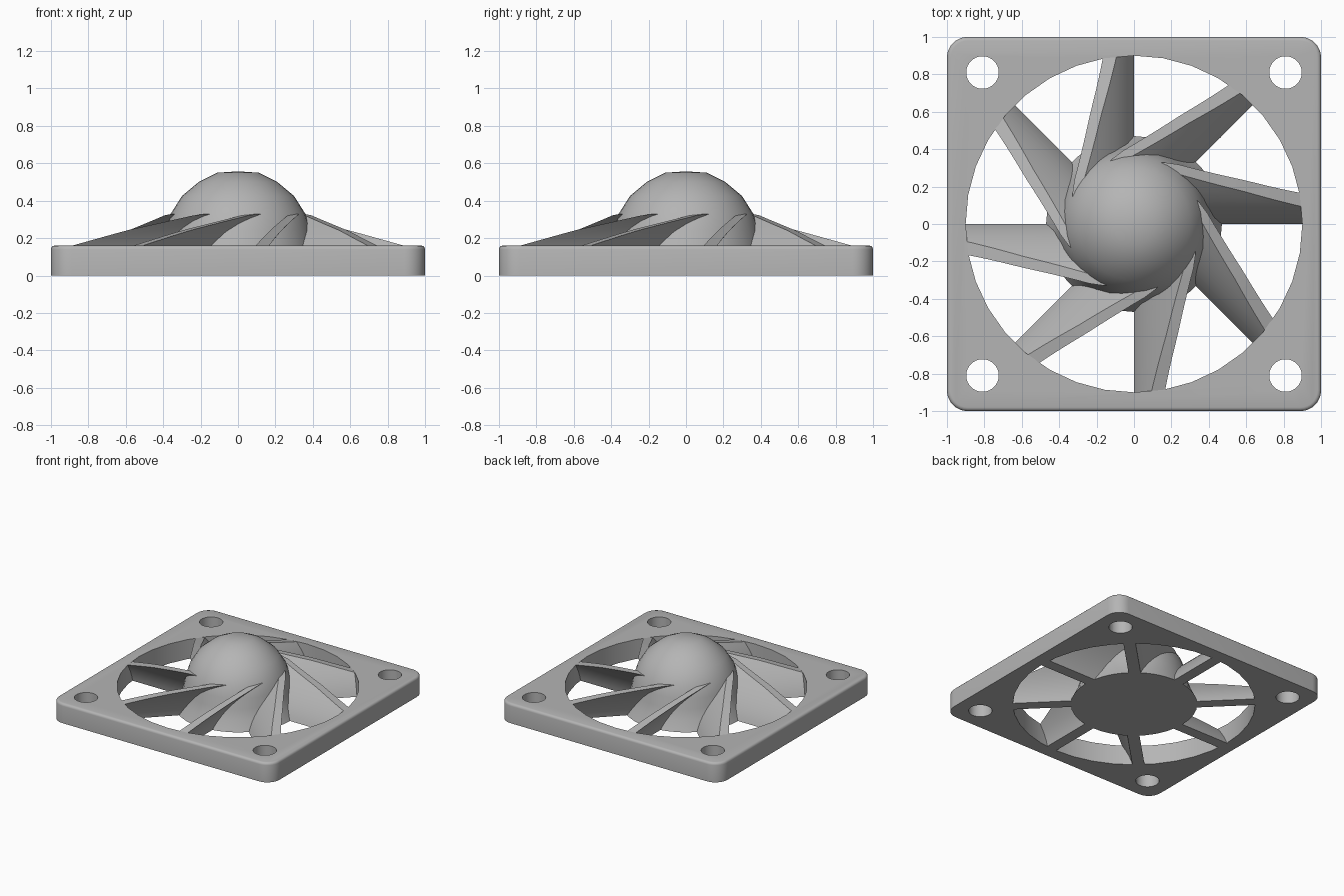
import bpy, bmesh, math
from mathutils import Matrix, Vector

cube = bpy.data.objects.get("Cube")
if cube:
    bpy.data.objects.remove(cube, do_unlink=True)

TOP = 0.16
BLADES = 8

grey = bpy.data.materials.new("plain_grey")
grey.use_nodes = True
grey.diffuse_color = (0.46, 0.46, 0.46, 1)
grey.node_tree.nodes["Principled BSDF"].inputs["Base Color"].default_value = grey.diffuse_color


def make_object(name, bm):
    bmesh.ops.recalc_face_normals(bm, faces=bm.faces)
    mesh = bpy.data.meshes.new(name)
    bm.to_mesh(mesh)
    bm.free()
    mesh.materials.append(grey)
    obj = bpy.data.objects.new(name, mesh)
    bpy.context.collection.objects.link(obj)
    return obj


def smooth(obj, angle):
    bpy.ops.object.select_all(action="DESELECT")
    obj.select_set(True)
    bpy.context.view_layer.objects.active = obj
    bpy.ops.object.shade_smooth_by_angle(angle=math.radians(angle))


def cut_cylinder(target, x, y, radius, sides):
    bm = bmesh.new()
    bmesh.ops.create_cone(bm, cap_ends=True, segments=sides, radius1=radius,
                          radius2=radius, depth=1, matrix=Matrix.Translation((x, y, 0)))
    cutter = make_object("hole_cutter", bm)
    cutter.hide_render = True
    mod = target.modifiers.new("hole", "BOOLEAN")
    mod.operation = "DIFFERENCE"
    mod.solver = "EXACT"
    mod.object = cutter
    bpy.context.view_layer.objects.active = target
    bpy.ops.object.modifier_apply(modifier=mod.name)
    bpy.data.objects.remove(cutter, do_unlink=True)


# Square frame: rounded corners, softened top edge, sharp bottom edge
bm = bmesh.new()
bmesh.ops.create_cube(bm, size=1, matrix=Matrix.Translation((0, 0, TOP / 2))
                      @ Matrix.Diagonal((2, 2, TOP, 1)))
uprights = [e for e in bm.edges if abs(e.verts[0].co.z - e.verts[1].co.z) > 0.1]
bmesh.ops.bevel(bm, geom=uprights, offset=0.11, segments=8, profile=0.5, affect="EDGES")
rim = [e for e in bm.edges if all(v.co.z > TOP - 0.001 for v in e.verts)]
bmesh.ops.bevel(bm, geom=rim, offset=0.02, segments=3, profile=0.5, affect="EDGES")
frame = make_object("frame", bm)

# Large air opening and four mounting holes
cut_cylinder(frame, 0, 0, 0.9, 36)
for sx in (-1, 1):
    for sy in (-1, 1):
        cut_cylinder(frame, sx * 0.81, sy * 0.81, 0.087, 32)
smooth(frame, 35)

# Domed hub with a flared foot, turned from a profile
profile = [(0, 0), (0.47, 0), (0.43, 0.08), (0.405, 0.16), (0.39, 0.24), (0.36, 0.33),
           (0.3, 0.425), (0.21, 0.5), (0.11, 0.55), (0, 0.557)]
bm = bmesh.new()
verts = [bm.verts.new((r, 0, z)) for r, z in profile]
edges = [bm.edges.new(pair) for pair in zip(verts, verts[1:])]
bmesh.ops.spin(bm, geom=verts + edges, cent=(0, 0, 0), axis=(0, 0, 1),
               angle=math.tau, steps=36, use_merge=True)
bmesh.ops.remove_doubles(bm, verts=bm.verts, dist=0.0005)
hub = make_object("hub", bm)
smooth(hub, 40)


# Leaning, curved blades that taper from the dome down to the frame
def crest_height(u):
    if u < 0.2:
        return 0.33
    if u < 0.6:
        return 0.33 - (u - 0.2) * 0.225
    return 0.24 - (u - 0.6) * 0.28


def outer_lean(z):
    return 0.09 + 0.25 * z + 1.43 * z * z


def inner_lean(z):
    return outer_lean(z) - 0.09 + 0.12 * z


def build_blade(index):
    bm = bmesh.new()
    stations, rows = 12, 8
    rings = []
    for i in range(stations + 1):
        u = 0.1 + 0.83 * i / stations
        heights = [crest_height(u) * j / rows for j in range(rows + 1)]
        section = [(inner_lean(z), z) for z in heights]
        section += [(outer_lean(z), z) for z in reversed(heights)]
        rings.append([bm.verts.new((u, s, z)) for s, z in section])
    count = len(rings[0])
    for a, b in zip(rings, rings[1:]):
        for j in range(count):
            k = (j + 1) % count
            bm.faces.new((a[j], a[k], b[k], b[j]))
    bm.faces.new(rings[0])
    bm.faces.new(rings[-1])
    bm.transform(Matrix.Rotation(index * math.tau / BLADES, 4, "Z"))
    smooth(make_object(f"blade_{index + 1}", bm), 35)


for n in range(BLADES):
    build_blade(n)
